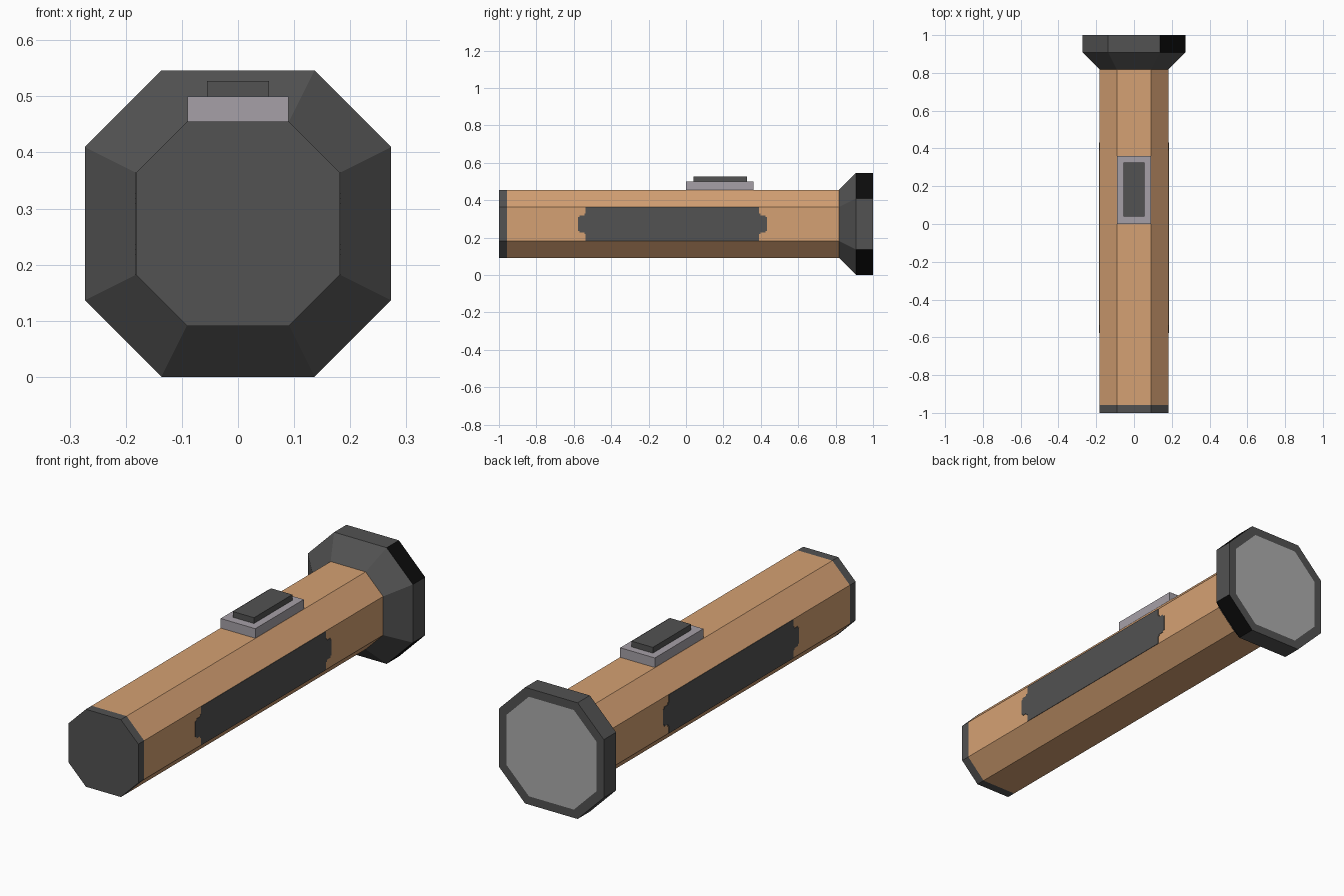
import bpy, bmesh

if "Cube" in bpy.data.objects:
    bpy.data.objects.remove(bpy.data.objects["Cube"])

CZ = 0.273  # height of the torch axis


def material(name, rgb):
    def lin(c):
        c /= 255
        return c / 12.92 if c < 0.04045 else ((c + 0.055) / 1.055) ** 2.4
    m = bpy.data.materials.new(name)
    m.diffuse_color = (*[lin(c) for c in rgb], 1)
    m.use_nodes = True
    m.node_tree.nodes["Principled BSDF"].inputs["Base Color"].default_value = m.diffuse_color
    return m


TAN = material("tan body", (213, 161, 115))
DARK = material("dark grey", (82, 82, 82))
BLACK = material("black", (12, 12, 12))
LENS = material("light grey lens", (172, 172, 172))
PLATE = material("mauve grey", (166, 160, 167))


def finish(bm, name, mats):
    bmesh.ops.recalc_face_normals(bm, faces=bm.faces)
    me = bpy.data.meshes.new(name)
    bm.to_mesh(me)
    bm.free()
    for m in mats:
        me.materials.append(m)
    ob = bpy.data.objects.new(name, me)
    bpy.context.collection.objects.link(ob)
    return ob


def loft(name, stations, mats, rule=None):
    """Octagonal loft along y; stations are (y, half width)."""
    bm = bmesh.new()
    shape = [(1, -.5), (1, .5), (.5, 1), (-.5, 1), (-1, .5), (-1, -.5), (-.5, -1), (.5, -1)]
    rings = [[bm.verts.new((a * h, y, CZ + b * h)) for a, b in shape] for y, h in stations]
    for r, s in zip(rings, rings[1:]):
        for i in range(8):
            j = (i + 1) % 8
            bm.faces.new((r[i], r[j], s[j], s[i]))
    bm.faces.new(rings[0])
    bm.faces.new(rings[-1])
    bmesh.ops.recalc_face_normals(bm, faces=bm.faces)
    if rule:
        for f in bm.faces:
            f.material_index = rule(f)
    return finish(bm, name, mats)


def box(name, x, y0, y1, z0, z1, mat):
    bm = bmesh.new()
    bmesh.ops.create_cube(bm, size=1)
    for v in bm.verts:
        v.co = (v.co.x * 2 * x, y0 + (v.co.y + .5) * (y1 - y0), z0 + (v.co.z + .5) * (z1 - z0))
    return finish(bm, name, [mat])


def head_colour(f):
    c, n = f.calc_center_median(), f.normal
    if len(f.verts) == 8 and n.y > 0.9:
        return 1                                  # lens
    if n.x > 0.5 and abs(n.z) > 0.5 and abs(n.y) < 0.1:
        return 2                                  # black rim chamfers on the right
    return 0


# Handle, end cap and flared head
loft("handle", [(-0.957, 0.182), (0.818, 0.182)], [TAN])
loft("end_cap", [(-1, 0.182), (-0.957, 0.182)], [DARK])
loft("head", [(0.818, 0.182), (0.909, 0.273), (1, 0.273), (1, 0.234)], [DARK, LENS, BLACK], head_colour)

# Switch
box("switch_base", 0.09, 0.0, 0.36, 0.45, 0.5, PLATE)
box("switch_button", 0.055, 0.04, 0.325, 0.495, 0.527, DARK)

# Side grips with stepped ends, as thin plates
quarter = [(0.505, 0.037), (0.497, 0.037), (0.497, 0.046), (0.471, 0.046),
           (0.471, 0.055), (0.463, 0.055), (0.463, 0.091)]
outline = (quarter + [(-y, z) for y, z in reversed(quarter)]
           + [(-y, -z) for y, z in quarter] + [(y, -z) for y, z in reversed(quarter)])
for side, name in ((1, "right_grip"), (-1, "left_grip")):
    bm = bmesh.new()
    face = bm.faces.new([bm.verts.new((side * 0.181, y - 0.073, CZ + z)) for y, z in outline])
    ext = bmesh.ops.extrude_face_region(bm, geom=[face], use_keep_orig=True)
    for v in ext["geom"]:
        if isinstance(v, bmesh.types.BMVert):
            v.co.x += side * 0.003
    finish(bm, name, [DARK])
